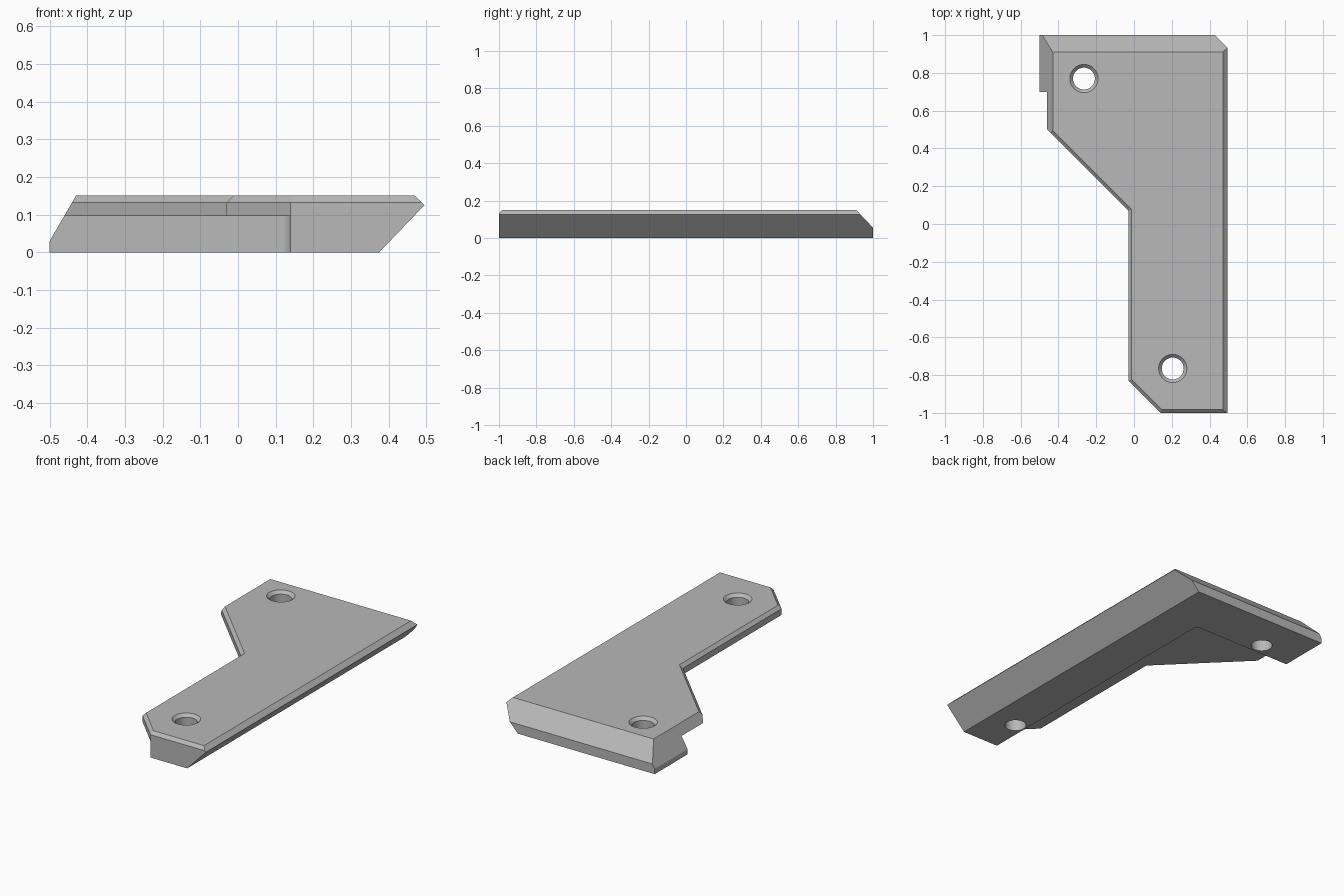
import bpy, bmesh
from math import sin, cos, pi, tau
from mathutils import Vector

cube = bpy.data.objects.get("Cube")
if cube:
    bpy.data.objects.remove(cube, do_unlink=True)

TOP = 0.15
CHAMFER = 0.018

grey = bpy.data.materials.new("plain grey")
grey.use_nodes = True
colour = (0.48, 0.48, 0.48, 1)
grey.diffuse_color = colour
grey.node_tree.nodes["Principled BSDF"].inputs["Base Color"].default_value = colour


def loft(layers):
    """Closed solid through outlines given as (points, height)."""
    bm = bmesh.new()
    rings = [[bm.verts.new((x, y, z)) for x, y in pts] for pts, z in layers]
    for low, high in zip(rings, rings[1:]):
        for i in range(len(low)):
            j = (i + 1) % len(low)
            bm.faces.new((low[i], low[j], high[j], high[i]))
    bm.faces.new(rings[0][::-1])
    bm.faces.new(rings[-1])
    bmesh.ops.recalc_face_normals(bm, faces=bm.faces)
    return bm


def add_object(name, bm):
    mesh = bpy.data.meshes.new(name)
    bm.to_mesh(mesh)
    bm.free()
    mesh.materials.append(grey)
    obj = bpy.data.objects.new(name, mesh)
    bpy.context.collection.objects.link(obj)
    return obj


def slice_off(bm, point, normal):
    """Remove everything on the normal's side and close the cut."""
    cut = bmesh.ops.bisect_plane(bm, geom=bm.verts[:] + bm.edges[:] + bm.faces[:],
                                 plane_co=Vector(point), plane_no=Vector(normal).normalized(),
                                 clear_outer=True)["geom_cut"]
    edges = [e for e in cut if isinstance(e, bmesh.types.BMEdge)]
    bmesh.ops.contextual_create(bm, geom=edges)
    bmesh.ops.recalc_face_normals(bm, faces=bm.faces)


def circle(centre, radius, count=32):
    return [(centre[0] + radius * cos(tau * i / count),
             centre[1] + radius * sin(tau * i / count)) for i in range(count)]


# Bracket block, oversized on the sides that are sliced below
outline = [(0.6, -1), (0.6, 1), (-0.6, 1), (-0.6, 0.64), (-0.03, 0.07), (-0.03, -0.83), (0.14, -1)]
body = loft([(outline, 0), (outline, TOP)])

# Narrow chamfer along the front and the inner side of the top
body.verts.ensure_lookup_table()
rim = body.verts[len(outline):][3:] + [body.verts[len(outline)]]
edges = [body.edges.get(pair) for pair in zip(rim, rim[1:])]
bmesh.ops.bevel(body, geom=edges, offset=CHAMFER, segments=1, affect='EDGES')

# Sloped right side, sloped left end and back chamfer
slice_off(body, (0.375, 0, 0), (0.125, 0, -0.12))
slice_off(body, (0.47, 0, TOP), (1, 0, 1))
slice_off(body, (-0.5, 0, 0), (-1, 0, 0))
slice_off(body, (-0.43, 0, TOP), (-0.12, 0, 0.07))
slice_off(body, (0, 0.91, TOP), (0, 0.095, 0.09))
bracket = add_object("bracket", body)

# Undercut below the top plate, with a rounded inner corner
r = 0.03
corner = [(0.14 - r + r * cos(i * pi / 12), 0.7 - r + r * sin(i * pi / 12)) for i in range(7)]
void = [(0.14, -1.2)] + corner + [(-0.7, 0.7), (-0.7, -1.2)]
cutters = [add_object("undercut_cutter", loft([(void, -0.1), (void, 0.096)]))]

# Countersunk screw holes
for centre in ((-0.265, 0.77), (0.205, -0.765)):
    steps = ((0.058, -0.1), (0.058, 0.133), (0.075, TOP), (0.092, 0.167))
    cutters.append(add_object("hole_cutter", loft([(circle(centre, rad), z) for rad, z in steps])))

for obj in bpy.context.selected_objects:
    obj.select_set(False)
bracket.select_set(True)
bpy.context.view_layer.objects.active = bracket
for cutter in cutters:
    cutter.hide_render = True
    mod = bracket.modifiers.new("cut", 'BOOLEAN')
    mod.operation = 'DIFFERENCE'
    mod.solver = 'EXACT'
    mod.object = cutter
    bpy.ops.object.modifier_apply(modifier=mod.name)
    bpy.data.objects.remove(cutter, do_unlink=True)

bpy.ops.object.shade_smooth_by_angle(angle=pi / 7)
